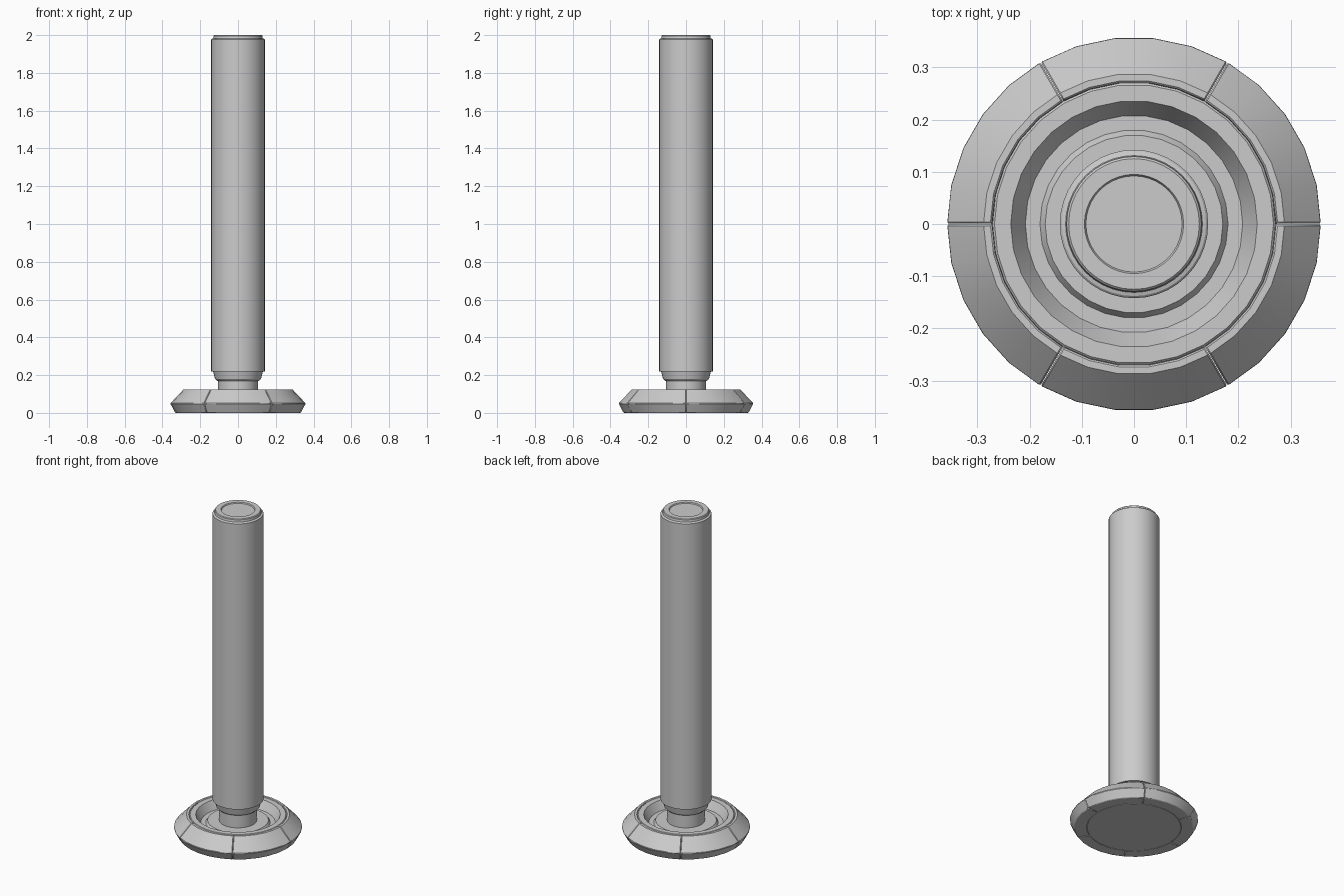
import bpy, bmesh
from math import sin, cos, radians

if "Cube" in bpy.data.objects:
    bpy.data.objects.remove(bpy.data.objects["Cube"])


def finish(bm, name, angle=25):
    bmesh.ops.recalc_face_normals(bm, faces=bm.faces)
    mesh = bpy.data.meshes.new(name)
    bm.to_mesh(mesh)
    bm.free()
    ob = bpy.data.objects.new(name, mesh)
    bpy.context.collection.objects.link(ob)
    bpy.ops.object.select_all(action='DESELECT')
    ob.select_set(True)
    bpy.context.view_layer.objects.active = ob
    bpy.ops.object.shade_smooth_by_angle(angle=radians(angle))
    return ob


def lathe(name, profile, sides):
    """Revolve an (r, z) profile around z; r = 0 ends close the shape."""
    bm = bmesh.new()
    vs = [bm.verts.new((r, 0, z)) for r, z in profile]
    es = [bm.edges.new(p) for p in zip(vs, vs[1:])]
    bmesh.ops.spin(bm, geom=vs + es, axis=(0, 0, 1), cent=(0, 0, 0),
                   angle=radians(360), steps=sides, use_merge=True)
    bmesh.ops.remove_doubles(bm, verts=bm.verts, dist=1e-5)
    return finish(bm, name)


def wedge(name, profile, start, end, steps):
    """Sweep a closed (r, z) profile through part of a circle."""
    bm = bmesh.new()
    rings = []
    for i in range(steps + 1):
        a = radians(start + (end - start) * i / steps)
        rings.append([bm.verts.new((r * cos(a), r * sin(a), z)) for r, z in profile])
    n = len(profile)
    for a, b in zip(rings, rings[1:]):
        for j in range(n):
            bm.faces.new((a[j], a[(j + 1) % n], b[(j + 1) % n], b[j]))
    bm.faces.new(rings[0])
    bm.faces.new(rings[-1])
    ob = finish(bm, name)
    # softened edges form the seams between segments
    bev = ob.modifiers.new("edge_bevel", 'BEVEL')
    bev.width = 0.003
    bev.segments = 1
    bev.limit_method = 'ANGLE'
    bev.angle_limit = radians(60)
    return ob


# outer base ring in six segments
rim = [(0.262, 0.0), (0.332, 0.0), (0.359, 0.05), (0.288, 0.125), (0.272, 0.125)]
for k in range(6):
    wedge(f"base_segment_{k + 1}", rim, 60 * k + 0.1, 60 * k + 59.9, 5)

# inner dish with recessed groove and raised centre
lathe("base_dish", [(0, 0), (0.262, 0), (0.271, 0.121), (0.267, 0.125),
                    (0.236, 0.125), (0.208, 0.075), (0.180, 0.075),
                    (0.170, 0.090), (0, 0.090)], 30)

# neck joining base and post
lathe("neck", [(0, 0.08), (0.105, 0.08), (0.105, 0.18), (0, 0.18)], 40)

# post with tapered foot and shallow recess in its cap
lathe("post", [(0, 0.17), (0.112, 0.17), (0.122, 0.18), (0.132, 0.22),
               (0.142, 0.22), (0.142, 1.977), (0.138, 1.981), (0.131, 1.983),
               (0.129, 1.996), (0.125, 2.0), (0.095, 2.0), (0.092, 1.994),
               (0, 1.994)], 40)
